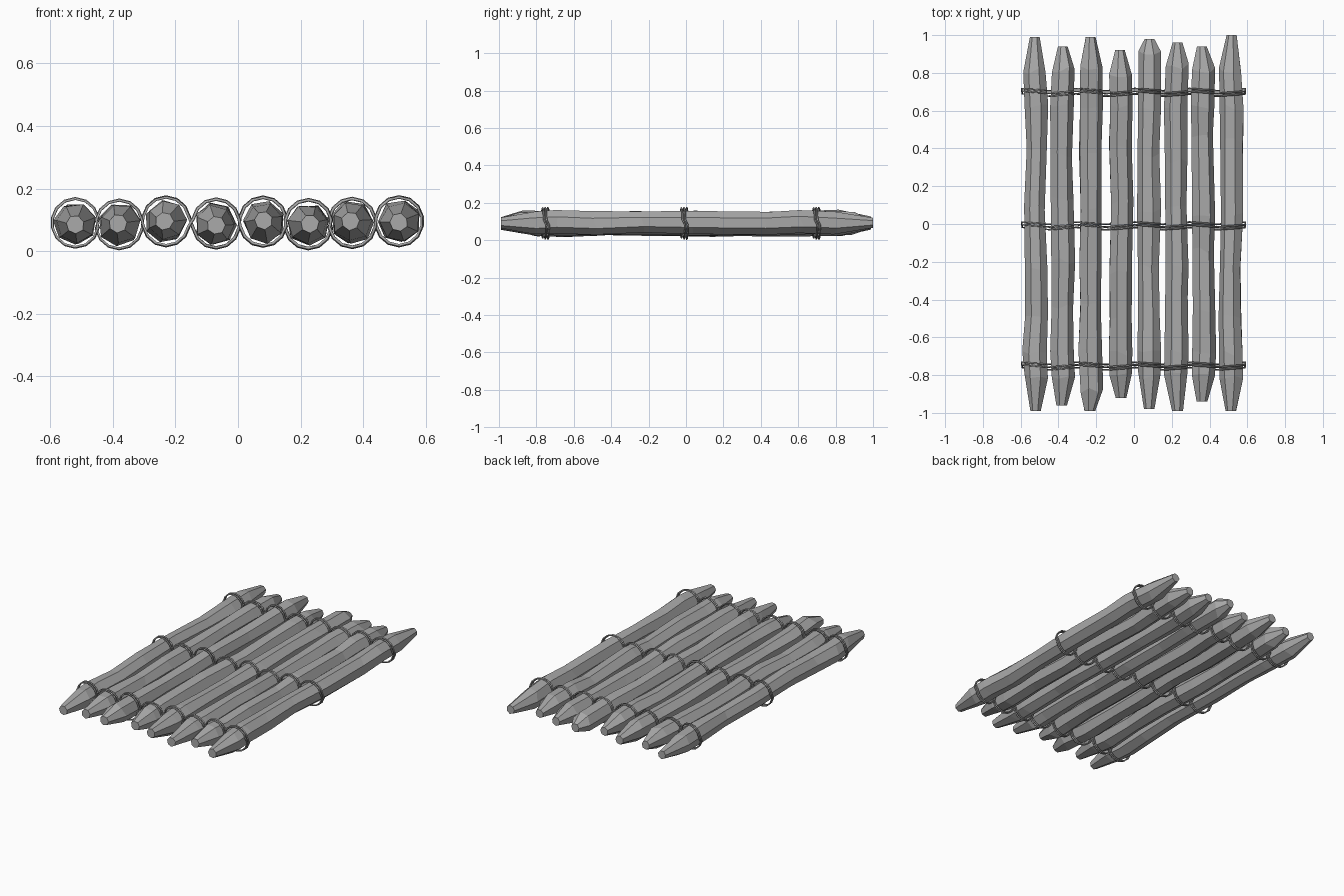
import bpy, bmesh, math, random

random.seed(7)
cube = bpy.data.objects.get("Cube")
if cube:
    bpy.data.objects.remove(cube, do_unlink=True)


def material(name, value):
    mat = bpy.data.materials.new(name)
    mat.use_nodes = True
    mat.diffuse_color = (value, value, value, 1)
    bsdf = next(n for n in mat.node_tree.nodes if n.type == 'BSDF_PRINCIPLED')
    bsdf.inputs["Base Color"].default_value = (value, value, value, 1)
    return mat


grey = material("weathered grey", 0.4)
SIDES = 7

# Logs: x, centre height, front end, front shoulder, back shoulder, back end
LOGS = [(-.52, .09, -.99, -.80, .81, .99), (-.38, .085, -.96, -.80, .82, .94),
        (-.23, .095, -.99, -.88, .83, .99), (-.07, .088, -.92, -.80, .79, .92),
        (.08, .094, -.98, -.80, .90, .98), (.225, .086, -.99, -.80, .84, .96),
        (.365, .09, -.94, -.79, .82, .94), (.515, .095, -.99, -.80, .81, 1.0)]


def add_log(index, x, z, front, front_shoulder, back_shoulder, back):
    bm = bmesh.new()
    turn = random.uniform(0, math.tau / SIDES)
    # Tapered tips, straight ends and a gently worn middle
    rings = [(front, .029), (front_shoulder, .063), (-.68, .065)]
    rings += [(y + random.uniform(-.06, .06), random.uniform(.056, .064))
              for y in (-.45, -.2, .1, .4)]
    rings += [(.62, .064), (back_shoulder, .062), (back, .027)]
    loops = []
    for k, (y, r) in enumerate(rings):
        tip = k in (0, len(rings) - 1)
        dx, dz = (random.uniform(-.006, .006) for _ in range(2))
        loop = []
        for s in range(SIDES):
            a = turn + math.tau * s / SIDES
            rs = r * random.uniform(.96, 1.05)
            dy = 0 if tip else random.uniform(-.02, .02)
            loop.append(bm.verts.new((x + dx + rs * math.cos(a), y + dy,
                                      z + dz + rs * math.sin(a))))
        loops.append(loop)
    for a, b in zip(loops, loops[1:]):
        for s in range(SIDES):
            t = (s + 1) % SIDES
            bm.faces.new((a[s], a[t], b[t], b[s]))
    bm.faces.new(loops[0])
    bm.faces.new(loops[-1])
    bmesh.ops.recalc_face_normals(bm, faces=bm.faces)
    mesh = bpy.data.meshes.new(f"log_{index}")
    bm.to_mesh(mesh)
    bm.free()
    mesh.materials.append(grey)
    bpy.context.collection.objects.link(bpy.data.objects.new(f"log_{index}", mesh))


def add_rope(name, y, slant, lift, radius):
    # One strand weaves over and under the logs, then returns on the other side
    path = []
    for direction in (1, -1):
        order = list(enumerate(LOGS))[::direction]
        for i, (x, z, *_) in order:
            up = direction * (1 if i % 2 == 0 else -1)
            for k in range(7):
                a = math.pi * (.06 + .88 * k / 6)
                path.append((x - direction * radius * math.cos(a),
                             y + up * slant * math.cos(a) + direction * lift,
                             z + up * (radius + .003) * math.sin(a)))
    curve = bpy.data.curves.new(name, 'CURVE')
    curve.dimensions = '3D'
    curve.bevel_depth = .005
    curve.bevel_resolution = 0
    spline = curve.splines.new('POLY')
    spline.points.add(len(path) - 1)
    for point, co in zip(spline.points, path):
        point.co = (*co, 1)
    spline.use_cyclic_u = True
    curve.materials.append(grey)
    bpy.context.collection.objects.link(bpy.data.objects.new(name, curve))


for i, log in enumerate(LOGS):
    add_log(i + 1, *log)

# Three lashings, each of two woven strands
for label, y in (("front", -.752), ("middle", -.01), ("back", .697)):
    add_rope(f"{label}_rope_a", y - .007, .006, .007, .074)
    add_rope(f"{label}_rope_b", y + .007, .006, .007, .076)
